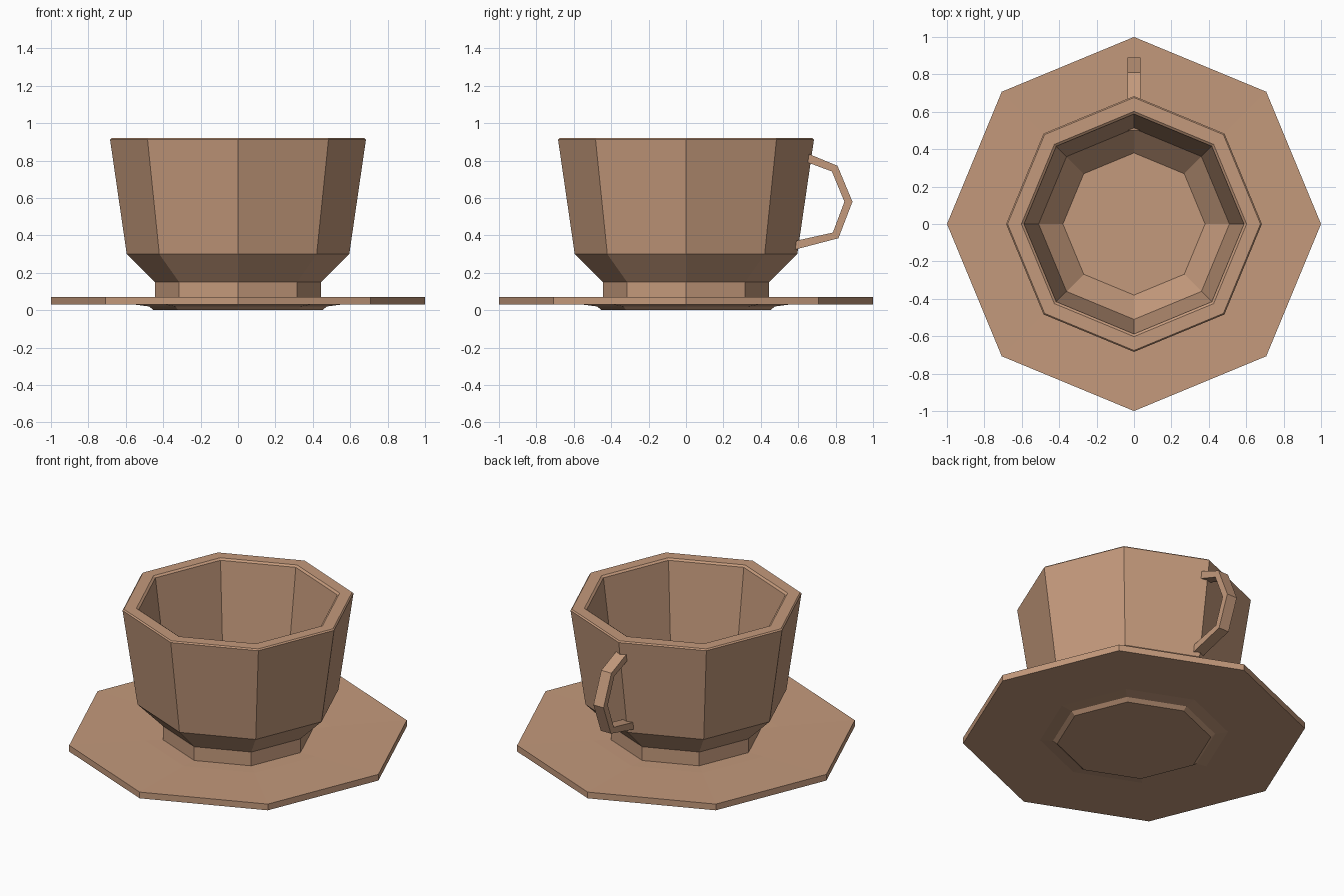
import bpy, bmesh, math

if "Cube" in bpy.data.objects:
    bpy.data.objects.remove(bpy.data.objects["Cube"])

SIDES = 8
mat = bpy.data.materials.new("terracotta")
mat.diffuse_color = (0.55, 0.32, 0.20, 1)
mat.use_nodes = True
mat.node_tree.nodes["Principled BSDF"].inputs["Base Color"].default_value = mat.diffuse_color


def finish(name, bm):
    bmesh.ops.recalc_face_normals(bm, faces=bm.faces)
    mesh = bpy.data.meshes.new(name)
    bm.to_mesh(mesh)
    bm.free()
    mesh.materials.append(mat)
    obj = bpy.data.objects.new(name, mesh)
    bpy.context.collection.objects.link(obj)
    return obj


def bridge(bm, a, b):
    n = len(a)
    for i in range(n):
        bm.faces.new((a[i], a[(i + 1) % n], b[(i + 1) % n], b[i]))


def loft(name, loops):
    """Skin consecutive vertex loops and cap both ends."""
    bm = bmesh.new()
    rings = [[bm.verts.new(p) for p in loop] for loop in loops]
    for a, b in zip(rings, rings[1:]):
        bridge(bm, a, b)
    bm.faces.new(rings[0])
    bm.faces.new(rings[-1])
    return finish(name, bm)


def lathe(name, profile):
    angles = [2 * math.pi * i / SIDES for i in range(SIDES)]
    return loft(name, [[(r * math.cos(a), r * math.sin(a), z) for a in angles]
                       for r, z in profile])


# Saucer with shallow well and low foot
lathe("saucer", [(0.45, 0.0), (0.475, 0.02), (0.55, 0.03), (1.0, 0.03),
                 (1.0, 0.07), (0.55, 0.065), (0.40, 0.06)])

# Cup: foot, flared bowl, thick rim, hollow inside
lathe("cup", [(0.445, 0.055), (0.445, 0.15), (0.595, 0.30), (0.684, 0.912),
              (0.676, 0.92), (0.602, 0.92), (0.588, 0.91),
              (0.51, 0.32), (0.38, 0.19)])

# Handle: faceted strip through paired outer and inner points (y, z)
outer = [(0.61, 0.855), (0.67, 0.83), (0.81, 0.772), (0.89, 0.58),
         (0.815, 0.385), (0.51, 0.305)]
inner = [(0.60, 0.81), (0.65, 0.79), (0.78, 0.742), (0.847, 0.58),
         (0.785, 0.415), (0.50, 0.352)]
w = 0.036
loft("handle", [[(-w, *o), (w, *o), (w, *i), (-w, *i)]
                for o, i in zip(outer, inner)])
